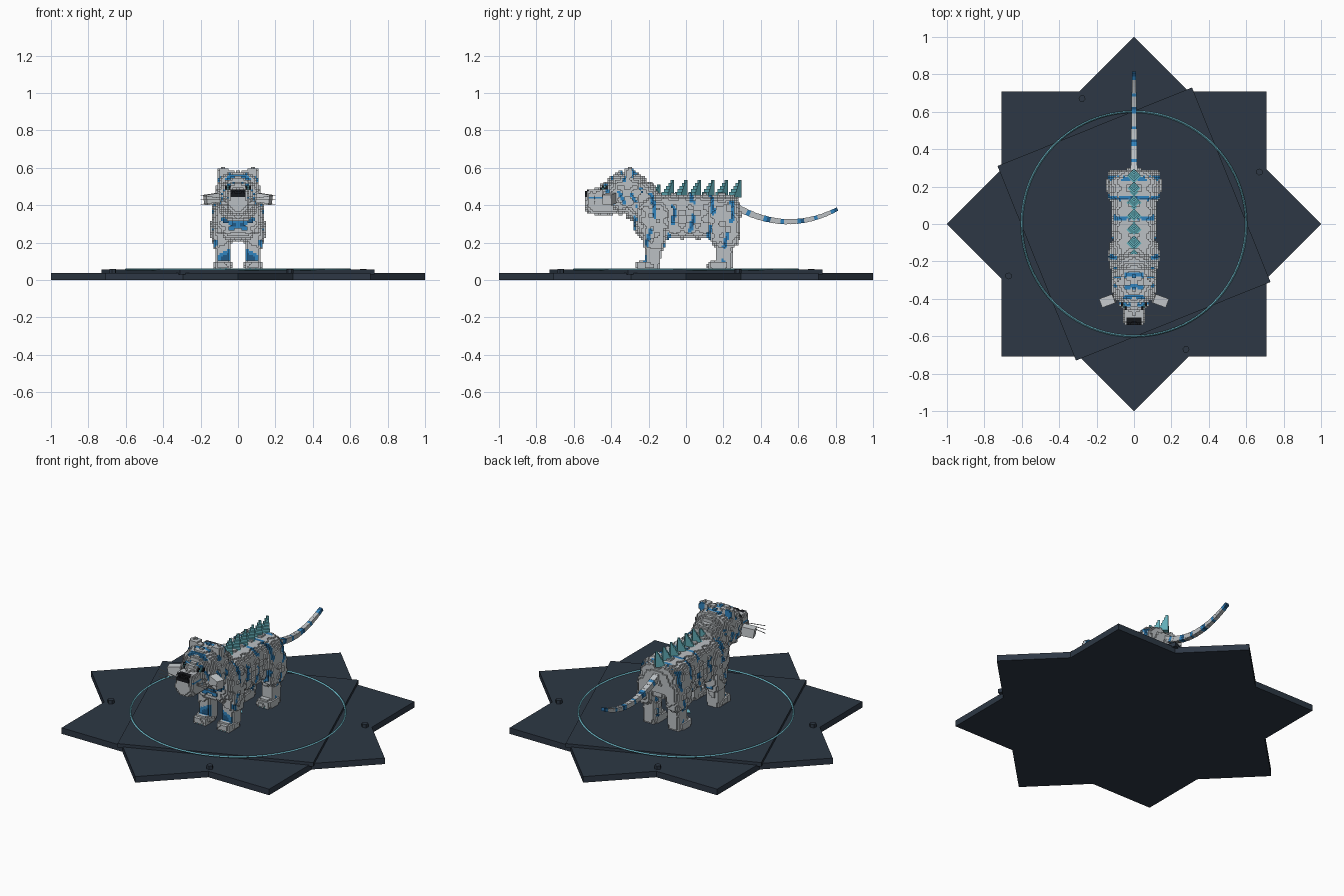
import bpy, bmesh
from math import sin, cos, pi, radians, floor, atan
from mathutils import Matrix, Vector

if "Cube" in bpy.data.objects:
    bpy.data.objects.remove(bpy.data.objects["Cube"], do_unlink=True)


def material(name, r, g, b):
    m = bpy.data.materials.new(name)
    m.use_nodes = True
    m.diffuse_color = (r, g, b, 1)
    m.node_tree.nodes["Principled BSDF"].inputs["Base Color"].default_value = (r, g, b, 1)
    return m


grey = material("fur grey", 0.50, 0.53, 0.55)
blue = material("stripe blue", 0.03, 0.23, 0.52)
navy = material("stripe deep blue", 0.015, 0.10, 0.24)
black = material("nose black", 0.008, 0.009, 0.012)
pale = material("cheek pale grey", 0.58, 0.61, 0.63)
teal = material("crystal teal", 0.12, 0.42, 0.48)
glow = material("ring light teal", 0.16, 0.50, 0.60)
slate = material("base slate", 0.026, 0.039, 0.058)
GREY, BLUE, NAVY, BLACK, TEAL = range(5)
fur = [grey, blue, navy, black, teal]


def add_object(name, mesh, mats):
    for m in mats:
        mesh.materials.append(m)
    ob = bpy.data.objects.new(name, mesh)
    bpy.context.collection.objects.link(ob)
    return ob


def boxes(name, items, mats):
    """One object from boxes given as (centre, size, rotation matrix, material index)."""
    bm = bmesh.new()
    for centre, size, rot, mat in items:
        m = Matrix.Translation(centre) @ rot.to_4x4() @ Matrix.Diagonal((*size, 1))
        for v in bmesh.ops.create_cube(bm, size=1, matrix=m)["verts"]:
            for f in v.link_faces:
                f.material_index = mat
    mesh = bpy.data.meshes.new(name)
    bm.to_mesh(mesh)
    bm.free()
    return add_object(name, mesh, mats)


def prism(name, points, z0, z1, mat):
    n = len(points)
    verts = [(x, y, z) for z in (z0, z1) for x, y in points]
    faces = [list(range(n))[::-1], list(range(n, 2 * n))]
    faces += [(i, (i + 1) % n, n + (i + 1) % n, n + i) for i in range(n)]
    mesh = bpy.data.meshes.new(name)
    mesh.from_pydata(verts, [], faces)
    return add_object(name, mesh, [mat])


def polygon(n, radius, angle=0, x=0, y=0):
    return [(x + radius * cos(angle + 2 * pi * i / n), y + radius * sin(angle + 2 * pi * i / n))
            for i in range(n)]


# Star base, turned upper plate, bolts and glowing ring
inner = cos(pi / 4) / cos(pi / 8)
star = [(r * cos(i * pi / 8), r * sin(i * pi / 8)) for i in range(16)
        for r in [inner if i % 2 else 1]]
prism("star_base", star, 0, 0.037, slate)
prism("upper_plate", polygon(4, 0.793, radians(67)), 0.03, 0.055, slate)
for i in range(4):
    a = radians(22.5) + i * pi / 2
    prism(f"bolt_{i + 1}", polygon(6, 0.019, a, 0.726 * cos(a), 0.726 * sin(a)), 0.03, 0.058, slate)
bpy.ops.mesh.primitive_torus_add(major_segments=96, minor_segments=4, major_radius=0.6,
                                 minor_radius=0.006, location=(0, 0, 0.056))
ring = bpy.context.object
ring.name = "glow_ring"
ring.data.materials.append(glow)
prism("centre_diamond", polygon(4, 0.03), 0.054, 0.058, glow)

# Block animal: every part is a union of rounded boxes (centre, radii, squareness)
S, FLOOR = 0.01, 0.055
PARTS = {
    "body": [((0, 0.01, 0.34), (0.115, 0.28, 0.118), 4),
             ((0, -0.17, 0.335), (0.133, 0.11, 0.125), 3),
             ((0, 0.19, 0.35), (0.14, 0.105, 0.11), 3),
             ((0, -0.24, 0.42), (0.1, 0.09, 0.11), 3)],
    "head": [((0, -0.315, 0.465), (0.118, 0.118, 0.115), 2.6),
             ((0, -0.44, 0.42), (0.062, 0.103, 0.072), 4),
             ((0, -0.40, 0.46), (0.08, 0.07, 0.07), 2.5)],
    "ear": [((0.076, -0.305, 0.566), (0.034, 0.028, 0.035), 3)],
    "front_leg": [((0.085, -0.17, 0.24), (0.05, 0.06, 0.1), 3),
                  ((0.08, -0.177, 0.15), (0.04, 0.042, 0.11), 5),
                  ((0.08, -0.21, 0.077), (0.046, 0.057, 0.025), 4)],
    "hind_leg": [((0.095, 0.205, 0.28), (0.05, 0.085, 0.11), 3),
                 ((0.083, 0.203, 0.15), (0.038, 0.046, 0.11), 5),
                 ((0.083, 0.175, 0.077), (0.046, 0.06, 0.025), 4)],
}


def paint(part, x, y, z):
    """Colour of one block from its place on the animal."""
    ax = abs(x)
    if part == "head":
        if y < -0.5 and ax < 0.036 and 0.44 < z < 0.49:
            return BLACK
        if y < -0.37 and 0.035 < ax < 0.075 and 0.485 < z < 0.51:
            return TEAL if 0.045 < ax < 0.06 else BLACK
        if y < -0.44:
            return BLUE if ax > 0.05 and 0.43 < z < 0.445 else GREY
        band = sin(2 * pi * (y + 0.5 * z) / 0.062 + 14 * ax)
        return BLUE if band > 0.5 and sin(70 * ax + 45 * z) > -0.6 and z > 0.4 else GREY
    if part == "ear":
        return GREY if y < -0.29 or ax < 0.07 else BLUE
    if part.endswith("leg") and z < 0.1:
        front = -0.25 if y < 0 else 0.13
        return TEAL if z < 0.07 and y < front and floor(ax / S) % 3 == 0 else GREY
    wave = sin(2 * pi * y / 0.105 + 1.6 * sin(13 * z) + 6 * ax)
    broken = sin(38 * z + 17 * y + 20 * ax)
    if wave > 0.8 and broken > -0.45:
        return NAVY if wave > 0.97 and broken > 0.3 else BLUE
    return GREY


def fill(shapes, sign):
    cells = set()
    for c, r, p in shapes:
        lo = [floor((c[k] - r[k] - FLOOR * (k == 2)) / S) for k in range(3)]
        hi = [floor((c[k] + r[k] - FLOOR * (k == 2)) / S) + 1 for k in range(3)]
        for i in range(lo[0], hi[0]):
            for j in range(lo[1], hi[1]):
                for k in range(max(lo[2], 0), hi[2]):
                    q = ((i + .5) * S, (j + .5) * S, (k + .5) * S + FLOOR)
                    d = sum(abs((q[n] - c[n]) / r[n]) ** p for n in range(3))
                    rough = 0.13 * sin(75 * q[1]) * sin(90 * q[2] + 60 * abs(q[0]))
                    if d + rough <= 1:
                        cells.add((i if sign > 0 else -1 - i, j, k))
    return cells


owner = {}
for part, shapes in PARTS.items():
    mirrored = shapes[0][0][0] > 0
    for sign, side in ((1, "left_"), (-1, "right_")) if mirrored else ((1, ""),):
        for cell in fill(shapes, sign):
            owner.setdefault(cell, (side + part, part))

# Only the outer faces of the blocks become mesh
meshes = {}
for cell, (name, part) in owner.items():
    verts, faces, mats = meshes.setdefault(name, ({}, [], []))
    colour = None
    for a in range(3):
        b, c = (a + 1) % 3, (a + 2) % 3
        for step in (-1, 1):
            near = list(cell)
            near[a] += step
            if tuple(near) in owner:
                continue
            if colour is None:
                colour = paint(part, (cell[0] + .5) * S, (cell[1] + .5) * S, (cell[2] + .5) * S + FLOOR)
            face = []
            for u, v in ((0, 0), (1, 0), (1, 1), (0, 1))[::step]:
                corner = list(cell)
                corner[a] += step > 0
                corner[b] += u
                corner[c] += v
                face.append(verts.setdefault(tuple(corner), len(verts)))
            faces.append(face)
            mats.append(colour)
for name, (verts, faces, mats) in meshes.items():
    mesh = bpy.data.meshes.new(name)
    mesh.from_pydata([(i * S, j * S, k * S + FLOOR) for i, j, k in verts], [], faces)
    mesh.polygons.foreach_set("material_index", mats)
    add_object(name, mesh, fur)

# Cheek tufts and whiskers
for s, side in ((1, "left"), (-1, "right")):
    turn = Matrix.Rotation(s * radians(-20), 3, "Z") @ Matrix.Rotation(s * radians(8), 3, "Y")
    boxes(f"{side}_cheek", [((s * 0.14, -0.41, 0.433), (0.075, 0.05, 0.055), turn, 0)], [pale])
    boxes(f"{side}_whiskers",
          [((s * 0.13, -0.488, 0.428 + 0.015 * t), (0.14, 0.003, 0.003),
            Matrix.Rotation(s * t * radians(-7), 3, "Y"), 0) for t in (-1, 0, 1)], [pale])

# Curved tail of tapering banded segments
tail, count = [], 30
for i in range(count):
    t = (i + .5) / count
    y = 0.27 + 0.54 * t
    w = 0.036 - 0.015 * t
    slope = atan(2 * (y - 0.55))
    band = BLUE if i % 5 == 3 else NAVY if i % 10 == 9 else GREY
    tail.append(((0, y, 0.312 + (y - 0.55) ** 2), (w, 0.021, w * (0.92 if i % 2 else 1)),
                 Matrix.Rotation(slope, 3, "X"), band))
boxes("tail", tail, fur)

# Crystal spines: stacked diamonds leaning backwards
diamond = Matrix.Rotation(pi / 4, 3, "Z")
for n in range(7):
    y = -0.175 + 0.072 * n
    height = 0.07 if n == 0 else 0.095
    layers = 6
    boxes(f"spine_crystal_{n + 1}",
          [((0, y + 0.006 * k, 0.44 + height * (k + .5) / layers),
            (0.056 - 0.0085 * k, 0.056 - 0.0085 * k, height / layers), diamond, 0)
           for k in range(layers)], [teal])
